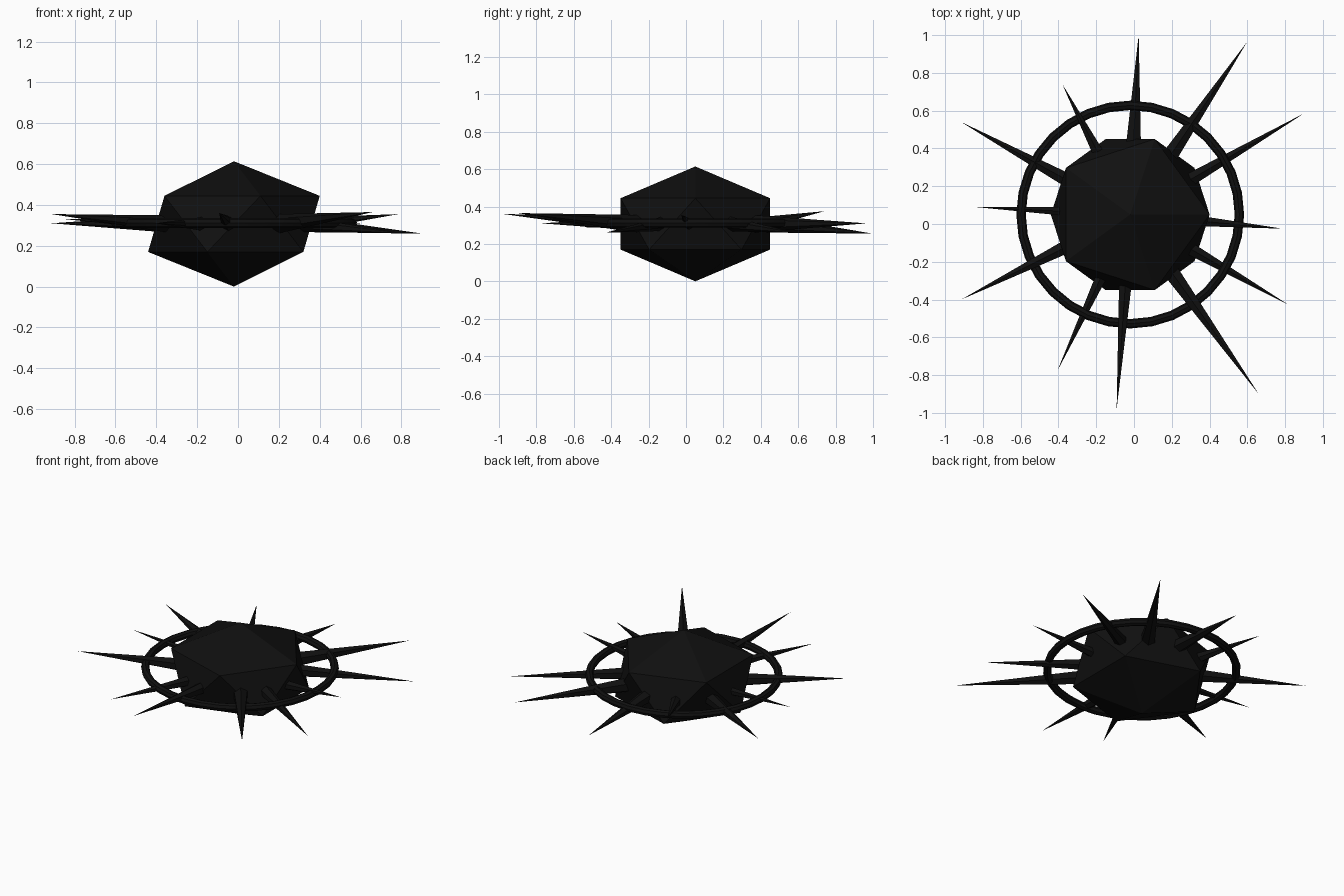
import bpy
from math import radians, cos, sin
from mathutils import Vector

if "Cube" in bpy.data.objects:
    bpy.data.objects.remove(bpy.data.objects["Cube"])

C = Vector((-0.02, 0.05, 0.307))

black = bpy.data.materials.new("black")
black.diffuse_color = (0.005, 0.005, 0.005, 1)
black.use_nodes = True
black.node_tree.nodes["Principled BSDF"].inputs["Base Color"].default_value = black.diffuse_color


def finish(name):
    ob = bpy.context.object
    ob.name = name
    ob.data.materials.append(black)
    return ob


# Flattened icosahedron body
bpy.ops.mesh.primitive_ico_sphere_add(subdivisions=1, radius=1, location=C)
body = finish("body")
body.scale = (0.47, 0.47, 0.307)

# Ring around the body
bpy.ops.mesh.primitive_torus_add(major_segments=32, minor_segments=8, location=C + Vector((0, 0, 0.005)),
                                 major_radius=0.578, minor_radius=0.025)
finish("ring")
bpy.ops.object.shade_smooth_by_angle()

# Radiating spikes: angle, tip distance, tip height, base radius
spikes = [
    (-5.3, 0.81, 0.355, 0.032), (30.2, 1.064, 0.26, 0.040),
    (55.9, 1.105, 0.31, 0.048), (87.3, 0.951, 0.255, 0.046),
    (117.5, 0.778, 0.375, 0.034), (151.3, 1.02, 0.31, 0.043),
    (177.2, 0.826, 0.33, 0.026), (206.7, 1.00, 0.355, 0.042),
    (245.0, 0.91, 0.31, 0.034), (266.0, 1.032, 0.36, 0.039),
    (305.6, 1.168, 0.365, 0.048), (330.3, 0.967, 0.26, 0.038),
]
START = 0.36
for i, (ang, dist, tip_z, rad) in enumerate(spikes):
    a = radians(ang)
    out = Vector((cos(a), sin(a), 0))
    base = C + out * START
    tip = C + out * dist
    tip.z = tip_z
    axis = tip - base
    bpy.ops.mesh.primitive_cone_add(vertices=6, radius1=rad, radius2=0, depth=axis.length,
                                    location=(base + tip) / 2,
                                    rotation=axis.to_track_quat('Z', 'Y').to_euler())
    finish(f"spike_{i + 1}")
